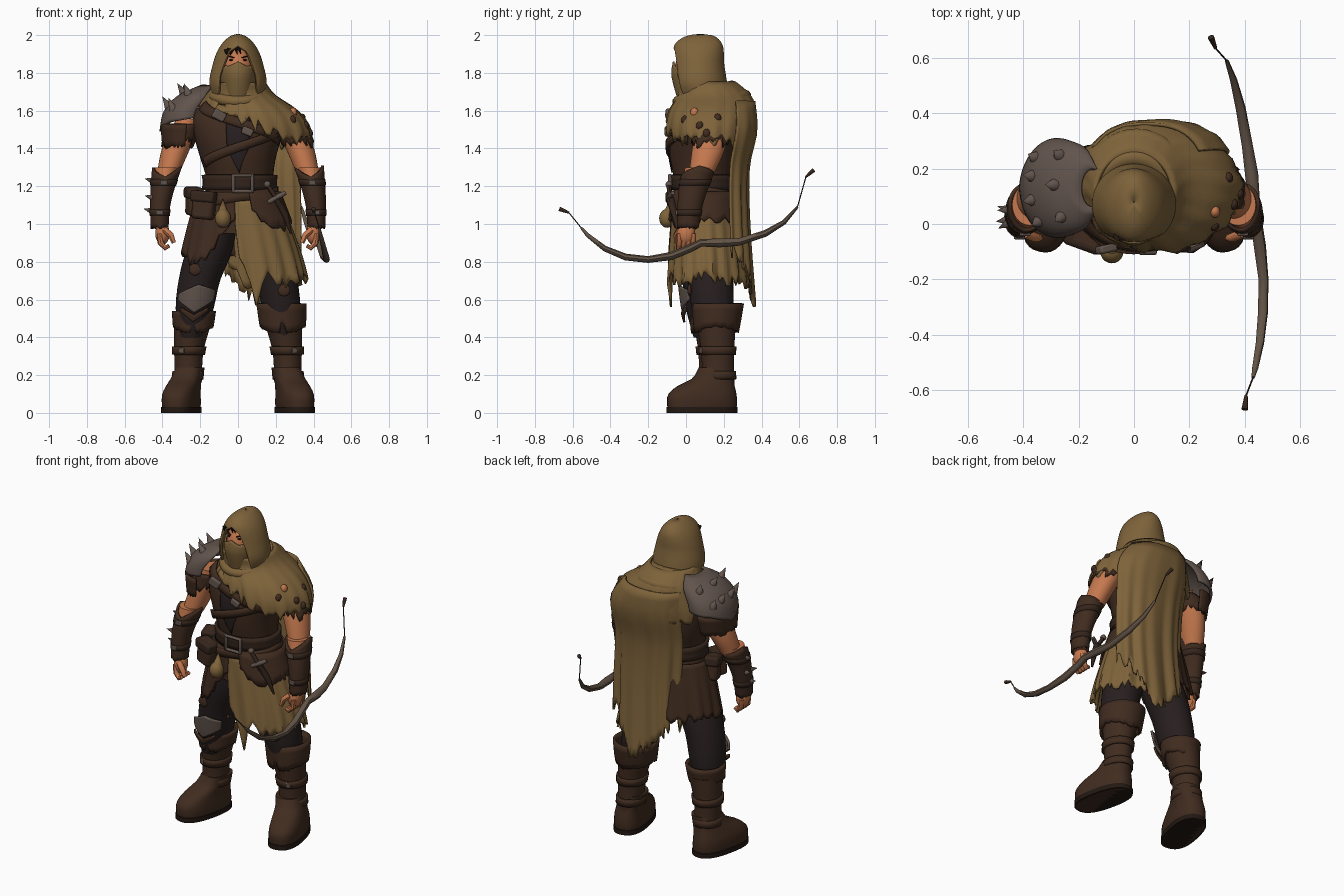
import bpy, bmesh, math, random
from mathutils import Vector, Matrix

random.seed(4)
if "Cube" in bpy.data.objects:
    bpy.data.objects.remove(bpy.data.objects["Cube"])
made = []


def material(name, r, g, b):
    m = bpy.data.materials.new(name)
    m.use_nodes = True
    m.diffuse_color = (r, g, b, 1)
    node = m.node_tree.nodes["Principled BSDF"]
    node.inputs["Base Color"].default_value = (r, g, b, 1)
    node.inputs["Roughness"].default_value = 0.8
    return m


cloth = material("olive cloth", .21, .125, .043)
leather = material("brown leather", .052, .025, .014)
strap = material("dark strap leather", .036, .019, .012)
trouser = material("dark trousers", .021, .0135, .014)
skin = material("skin", .56, .19, .077)
metal = material("dull metal", .12, .088, .073)
wood = material("bow wood", .125, .088, .062)
black = material("dark hair and soles", .016, .009, .006)


def finish(ob, name, mat):
    ob.name = name
    ob.data.materials.clear()
    ob.data.materials.append(mat)
    made.append(ob)
    return ob


def at(rings, z):
    """Smoothly interpolate (z, cx, cy, rx, ry) rings."""
    z = min(max(z, rings[0][0]), rings[-1][0])
    i = max(k for k in range(len(rings) - 1) if rings[k][0] <= z)
    p, q = Vector(rings[i][1:]), Vector(rings[i + 1][1:])
    h = rings[i + 1][0] - rings[i][0]

    def slope(k):
        lo, hi = rings[max(k - 1, 0)], rings[min(k + 1, len(rings) - 1)]
        return (Vector(hi[1:]) - Vector(lo[1:])) / (hi[0] - lo[0])
    t = (z - rings[i][0]) / h
    s = t * t * (3 - 2 * t)
    return p * (1 - s) + q * s + h * t * (1 - t) * ((1 - t) * slope(i) - t * slope(i + 1))


def key(table, a):
    """Look up a height at an angle."""
    if not isinstance(table, list):
        return table
    for (a0, z0), (a1, z1) in zip(table, table[1:]):
        if a <= a1:
            return z0 + (z1 - z0) * (a - a0) / (a1 - a0)
    return table[-1][1]


def point(rings, a, z, off=0, power=1):
    cx, cy, rx, ry = at(rings, z)
    c, s = math.cos(math.radians(a)), math.sin(math.radians(a))
    c, s = math.copysign(abs(c) ** power, c), math.copysign(abs(s) ** power, s)
    return Vector((cx + max(rx + off, .002) * c, cy + max(ry + off, .002) * s, z))


def shell(name, mat, rings, low=None, high=None, span=(0, 360), n=36, rows=12,
          off=0, rag=0, ripple=0, thick=0, power=1, yaw=0):
    """Skin wrapped round rings; a part span or a thickness makes a sheet."""
    low = rings[0][0] if low is None else low
    high = rings[-1][0] if high is None else high
    closed = span[1] - span[0] == 360
    bm, cols = bmesh.new(), []
    for i in range(n if closed else n + 1):
        a = span[0] + (span[1] - span[0]) * i / n
        lo, hi = key(low, a) + random.uniform(-rag, rag), key(high, a)
        col = []
        for j in range(rows + 1):
            t = j / rows
            fold = ripple * (1 - t) * (math.sin(a * .31) + .6 * math.sin(a * .17 + 1))
            col.append(bm.verts.new(point(rings, a, lo + (hi - lo) * t, off + fold, power)))
        cols.append(col)
    for i in range(n):
        p, q = cols[i], cols[(i + 1) % len(cols)]
        for j in range(rows):
            bm.faces.new((p[j], q[j], q[j + 1], p[j + 1]))
    if closed and not thick:
        bm.faces.new([c[0] for c in reversed(cols)])
        bm.faces.new([c[-1] for c in cols])
    if yaw:
        mid = Vector(rings[0][1:3] + (0,))
        bmesh.ops.rotate(bm, verts=bm.verts, cent=mid, matrix=Matrix.Rotation(yaw, 3, "Z"))
    me = bpy.data.meshes.new(name)
    bm.to_mesh(me)
    bm.free()
    ob = bpy.data.objects.new(name, me)
    bpy.context.collection.objects.link(ob)
    if thick:
        mod = ob.modifiers.new("thickness", "SOLIDIFY")
        mod.thickness, mod.offset = thick, 0
    return finish(ob, name, mat)


def ball(name, mat, loc, size):
    bpy.ops.mesh.primitive_uv_sphere_add(segments=20, ring_count=12, location=loc)
    bpy.context.object.scale = size
    return finish(bpy.context.object, name, mat)


def box(name, mat, loc, size, rot=(0, 0, 0), bevel=.008):
    bpy.ops.mesh.primitive_cube_add(size=1, location=loc, rotation=rot)
    ob = bpy.context.object
    ob.scale = size
    bpy.ops.object.transform_apply(location=False, rotation=False, scale=True)
    mod = ob.modifiers.new("soft edges", "BEVEL")
    mod.width, mod.segments = bevel, 2
    return finish(ob, name, mat)


def cone(name, mat, base, direction, r, h):
    d = Vector(direction).normalized()
    bpy.ops.mesh.primitive_cone_add(vertices=10, radius1=r, radius2=0, depth=h,
                                    location=Vector(base) + d * h * .45)
    bpy.context.object.rotation_euler = d.to_track_quat("Z", "Y").to_euler()
    return finish(bpy.context.object, name, mat)


def tube(name, mat, pts):
    """Round rod through (x, y, z, radius) points."""
    cu = bpy.data.curves.new(name, "CURVE")
    cu.dimensions, cu.bevel_depth, cu.bevel_resolution, cu.use_fill_caps = "3D", 1, 2, True
    sp = cu.splines.new("POLY")
    sp.points.add(len(pts) - 1)
    for p, (x, y, z, r) in zip(sp.points, pts):
        p.co, p.radius = (x, y, z, 1), r
    ob = bpy.data.objects.new(name, cu)
    bpy.context.collection.objects.link(ob)
    bpy.ops.object.select_all(action="DESELECT")
    ob.select_set(True)
    bpy.context.view_layer.objects.active = ob
    bpy.ops.object.convert(target="MESH")
    return finish(bpy.context.object, name, mat)


def side(rings, s, dy=0):
    return [(z, s * x, y + dy, rx, ry) for z, x, y, rx, ry in rings]


# Torso, vest panel, belts and straps
TORSO = [(.95, 0, .1, .19, .15), (1.1, 0, .1, .195, .155), (1.22, .01, .09, .175, .15),
         (1.35, 0, .09, .2, .175), (1.48, 0, .09, .235, .18), (1.58, 0, .1, .235, .165),
         (1.66, 0, .11, .17, .13), (1.72, 0, .11, .1, .1)]
shell("torso", leather, TORSO, rows=20)
shell("vest_panel", trouser, TORSO, [(-105, 1.4), (-90, 1.27), (-75, 1.4)], 1.56, (-105, -75), 8, off=.004, thick=.006)
shell("waist_belt", strap, TORSO, 1.18, 1.26, off=.012, thick=.02, rows=3)
shell("slanted_belt", leather, TORSO, [(-90, 1.12), (0, 1.15), (90, 1.1), (180, 1.06), (270, 1.12)],
      [(-90, 1.17), (0, 1.2), (90, 1.15), (180, 1.11), (270, 1.17)], (-90, 270), off=.02, thick=.015, rows=2)
for name, z0, z1 in (("chest_strap", 1.6, 1.42), ("lower_chest_strap", 1.3, 1.47)):
    shell(name, leather, TORSO, [(-150, z0), (-25, z1)], [(-150, z0 + .05), (-25, z1 + .05)],
          (-150, -25), off=.012, thick=.012, rows=2)
for dx in (-1, 1):
    box("buckle_side", metal, (.025 + dx * .05, -.085, 1.215), (.018, .02, .1))
    box("buckle_bar", metal, (.025, -.085, 1.215 + dx * .042), (.11, .02, .018))
box("strap_buckle", metal, (-.1, -.09, 1.575), (.07, .03, .05), (0, .5, .2))
box("strap_buckle", metal, (.05, -.1, 1.49), (.06, .025, .04), (0, .4, 0))

# Tattered skirts
HIP = [(.58, .08, .12, .3, .215), (.8, .05, .115, .285, .2), (1, .02, .105, .25, .18), (1.17, 0, .1, .205, .165)]
SKIRT = [(.76, -.015, .11, .285, .205), (1, 0, .105, .25, .18), (1.17, 0, .1, .205, .165)]
shell("leather_skirt", leather, SKIRT, [(70, .82), (170, .86), (215, .8), (235, .81), (255, .98), (266, 1.03)], 1.17,
      (70, 266), 44, off=.004, rag=.025, ripple=.008, thick=.014)
shell("cloth_skirt", cloth, HIP, [(-98, .82), (-86, .6), (-72, .74), (-45, .66), (-10, .72), (90, .68), (110, .75)],
      1.14, (-98, 110), 52, rag=.04, ripple=.01, thick=.012)
shell("hip_flap", leather, HIP, [(-75, 1.06), (-50, .96), (0, 1.02), (95, 1.0)], 1.17, (-75, 95), 40, off=.016, rag=.02, thick=.012, rows=4)

# Cape, mantle and cowl
CAPE = [(.53, .08, .13, .26, .22), (1, .1, .12, .245, .2), (1.3, .09, .12, .25, .2), (1.5, .09, .14, .26, .222), (1.66, .04, .15, .2, .2)]
shell("cape", cloth, CAPE, [(28, .86), (55, .8), (80, .6), (100, .62), (120, .74), (150, .92)], 1.65,
      (28, 150), 56, 18, off=.01, rag=.045, ripple=.009, thick=.012, power=.8)
MANTLE = [(1.34, .08, .13, .29, .2), (1.5, .07, .13, .3, .222), (1.6, .05, .14, .25, .215),
          (1.68, .01, .15, .175, .18), (1.76, 0, .1, .125, .14)]
shell("mantle", cloth, MANTLE, [(-90, 1.54), (-60, 1.46), (-30, 1.43), (0, 1.43), (90, 1.4), (150, 1.48),
      (200, 1.58), (235, 1.62), (270, 1.54)], 1.75, (-90, 270), 80, 14, off=.006, rag=.04, ripple=.006, thick=.014)
ball("torn_hole", skin, point(MANTLE, -25, 1.59, .006), (.02, .022, .026))
for a, z in ((-38, 1.55), (-15, 1.52), (8, 1.56), (-5, 1.48)):
    ball("torn_patch", leather, point(MANTLE, a, z, .006), (.018, .02, .024))
for loc, big, small, tilt in (((0, .1, 1.69), .132, .03, .28), ((.01, .13, 1.635), .168, .033, .24)):
    bpy.ops.mesh.primitive_torus_add(major_segments=36, minor_segments=10, major_radius=big,
                                     minor_radius=small, location=loc, rotation=(tilt, 0, 0))
    bpy.context.object.scale.y = 1.1
    finish(bpy.context.object, "cowl_fold", cloth)

# Head, hood and mask
ball("head", skin, (0, .05, 1.82), (.085, .11, .12))
HOOD = [(1.66, 0, .09, .13, .13), (1.75, 0, .07, .145, .14), (1.85, 0, .065, .125, .13), (1.91, 0, .065, .104, .128),
        (1.95, 0, .067, .08, .118), (1.98, 0, .073, .05, .088), (1.994, 0, .08, .026, .052), (2, 0, .08, .001, .002)]
shell("hood", cloth, HOOD, [(-90, 1.94), (-65, 1.91), (-50, 1.8), (-44, 1.68), (224, 1.68), (230, 1.8),
      (245, 1.91), (270, 1.94)], 2, (-90, 270), 80, 36, thick=.014)
MASK = [(1.66, 0, .04, .07, .08), (1.75, 0, .045, .085, .11), (1.8, 0, .045, .092, .118), (1.87, 0, .045, .085, .108)]
shell("face_mask", cloth, MASK, high=[(-180, 1.85), (-120, 1.835), (-90, 1.86), (-60, 1.835), (0, 1.85)],
      span=(-180, 0), thick=.01)
for s in (-1, 1):
    ball("eye", black, (s * .035, -.038, 1.868), (.013, .007, .005))
    box("brow", black, (s * .036, -.04, 1.885), (.036, .01, .006), (0, s * -.25, s * .4), .002)
for i in range(5):
    x = -.06 + i * .016
    cone("hair_lock", black, (x, -.045, 1.94 - abs(x) * .3), (random.uniform(-.6, .3), -.05, -1), .015, random.uniform(.03, .055))

# Legs and boots
LEG = [(.4, .25, .15, .065, .08), (.55, .23, .14, .1, .11), (.7, .205, .13, .11, .12), (.85, .155, .12, .122, .13), (1.02, .1, .11, .1, .12)]
SHAFT = [(.08, .28, .17, .08, .09), (.2, .265, .17, .073, .085), (.33, .26, .167, .078, .088), (.48, .24, .16, .1, .105)]
CUFF = [(.42, .238, .16, .108, .11), (.5, .235, .165, .118, .12), (.59, .23, .17, .125, .13)]
FOOT = [(0, .3, .085, .085, .18), (.05, .3, .085, .092, .187), (.1, .3, .087, .09, .182), (.145, .294, .11, .083, .15),
        (.18, .285, .145, .08, .11), (.24, .27, .165, .074, .088)]
SOLE = [(0, .3, .085, .095, .19), (.03, .3, .085, .095, .19)]
for s, dy, word in ((1, 0, "left"), (-1, -.03, "right")):
    leg, shaft = side(LEG, s, dy), side(SHAFT, s, dy / 2)
    shell(word + "_trouser_leg", trouser, leg)
    shell(word + "_boot_shaft", leather, shaft)
    shell(word + "_foot", leather, side(FOOT, s), power=.8, yaw=s * .22)
    shell(word + "_sole", black, side(SOLE, s), rows=2, power=.8, yaw=s * .22)
    shell(word + "_boot_cuff", leather, side(CUFF, s, dy), [(0, .46), (90, .43), (180, .46), (260, .42), (270, .5), (280, .42), (360, .46)],
          .58 if s > 0 else .54, off=0 if s > 0 else -.014, rag=.006, thick=.018, rows=4, n=54)
    for z in (.2, .33):
        shell(word + "_boot_band", leather, shaft, z - .022, z + .022, off=.005, thick=.012, rows=2)
        box(word + "_boot_buckle", metal, point(shaft, 270 + s * 25, z, .01), (.03, .012, .03), (0, 0, s * .4), .004)
knee = side(LEG, -1, -.03)
shell("knee_guard", metal, knee, [(222, .6), (270, .53), (318, .6)], [(222, .63), (270, .68), (318, .65)], (222, 318), 16, off=.018, thick=.014)
shell("knee_lower_plate", leather, knee, [(235, .54), (270, .48), (305, .54)], [(235, .56), (270, .52), (305, .56)], (235, 305), 12, off=.026, thick=.012, rows=3)
for p in (point(knee, 250, .76, .001), point(side(LEG, 1), 285, .65, .001)):
    ball("trouser_patch", leather, p, (.033, .012, .032))

# Arms, bracers and hands
ARM = [(1.26, .372, .08, .058, .065), (1.38, .335, .115, .073, .085), (1.47, .3, .13, .077, .088), (1.555, .265, .12, .06, .07)]
BRACER = [(.98, .415, .01, .04, .05), (1.1, .412, .022, .047, .06), (1.2, .397, .042, .058, .072), (1.3, .376, .07, .072, .083)]
for s, word in ((1, "left"), (-1, "right")):
    arm, bracer = side(ARM, s), side(BRACER, s)
    shell(word + "_arm", skin, arm)
    shell(word + "_bracer", leather, bracer, high=[(0, 1.31), (90, 1.27), (180, 1.3), (270, 1.25), (360, 1.31)], thick=.014, rag=.008)
    shell(word + "_forearm", skin, bracer, off=-.008)
    shell(word + "_sleeve_fringe", leather, arm, 1.43, 1.53, off=.008, rag=.03, thick=.01, rows=4)
    for z in (1.06, 1.22):
        shell(word + "_bracer_band", strap, bracer, z - .016, z + .016, off=.006, thick=.01, rows=2)
        box(word + "_bracer_buckle", metal, point(bracer, 270, z, .01), (.04, .012, .026), (0, 0, 0), .004)
    ball(word + "_palm", skin, (s * .4, 0, .95), (.038, .048, .06))
    for i in range(4):
        y = -.035 + i * .024
        tube(word + "_finger", skin, [(s * .415, y, .95, .015), (s * .41, y, .9, .016), (s * .385, y - .005, .873, .014), (s * .365, y - .008, .885, .011)])
    tube(word + "_thumb", skin, [(s * .39, -.035, .97, .017), (s * .355, -.05, .94, .017), (s * .34, -.05, .9, .012)])
for a, z in ((180, 1.23), (205, 1.14), (160, 1.14), (185, 1.07)):
    cone("bracer_spike", metal, point(side(BRACER, -1), a, z), (math.cos(math.radians(a)), math.sin(math.radians(a)), .25), .018, .045)

# Spiked shoulder plate
PAULDRON = [(1.48, -.29, .13, .12, .17), (1.6, -.265, .13, .118, .17), (1.68, -.205, .13, .1, .14), (1.73, -.15, .13, .04, .07)]
LOWER = [(1.36, -.3, .11, .09, .125), (1.54, -.29, .12, .115, .155)]
shell("shoulder_plate", metal, PAULDRON, [(70, 1.56), (130, 1.54), (180, 1.49), (230, 1.54), (290, 1.56)], span=(70, 290), thick=.016)
shell("shoulder_lower_plate", leather, LOWER, 1.41, 1.53, (80, 280), rag=.012, thick=.014, rows=4)
for a, z in ((140, 1.6), (165, 1.62), (195, 1.62), (225, 1.61), (125, 1.675), (175, 1.69), (230, 1.685)):
    cone("shoulder_spike", metal, point(PAULDRON, a, z), (math.cos(math.radians(a)) * .5, math.sin(math.radians(a)) * .3, .8), .025, .07)

# Pouches, coin bag and dagger
for x, y, z, w, rot in ((-.18, -.05, 1.1, .12, -.35), (-.235, .06, 1.12, .09, -1.3)):
    box("pouch", leather, (x, y, z), (w, .075, .15), (0, .08, rot), .018)
    box("pouch_flap", strap, (x, y, z + .045), (w + .014, .088, .06), (0, .08, rot), .014)
ball("coin_bag", cloth, (-.08, -.1, 1.03), (.042, .042, .05))
cone("coin_bag_neck", cloth, (-.08, -.09, 1.06), (0, .1, 1), .03, .08)
tube("dagger_grip", strap, [(.16, -.09, 1.2, .013), (.2, -.085, 1.14, .013)])
tube("dagger_guard", metal, [(.16, -.09, 1.115, .012), (.205, -.09, 1.14, .015), (.25, -.07, 1.165, .012)])
ball("dagger_pommel", metal, (.155, -.09, 1.21), (.018, .018, .018))
tube("dagger_sheath", strap, [(.205, -.085, 1.135, .022), (.25, -.06, 1.05, .018), (.28, -.04, .95, .006)])

# Bow with tip nocks
tube("bow", wood, [(.335, .59, 1.09, .007), (.36, .52, 1.01, .013), (.385, .42, .95, .018), (.41, .28, .905, .02),
     (.425, .18, .9, .024), (.435, .08, .9, .02), (.44, .02, .87, .021), (.455, -.08, .83, .022), (.468, -.2, .812, .018),
     (.466, -.32, .825, .018), (.455, -.43, .87, .015), (.438, -.52, .94, .011), (.43, -.555, .98, .006)])
for name, a, b, c in (("back", (.335, .59, 1.09), (.295, .635, 1.25), (.278, .675, 1.285)),
                      ("front", (.43, -.555, .98), (.405, -.62, 1.06), (.4, -.67, 1.08))):
    tube(name + "_bow_cord", strap, [a + (.003,), b + (.003,)])
    tube(name + "_bow_nock", strap, [b + (.006,), c + (.012,)])

# Smooth shading with sharp edges kept
bpy.ops.object.select_all(action="DESELECT")
for ob in made:
    ob.select_set(True)
bpy.context.view_layer.objects.active = made[0]
bpy.ops.object.shade_smooth_by_angle(angle=math.radians(45))
